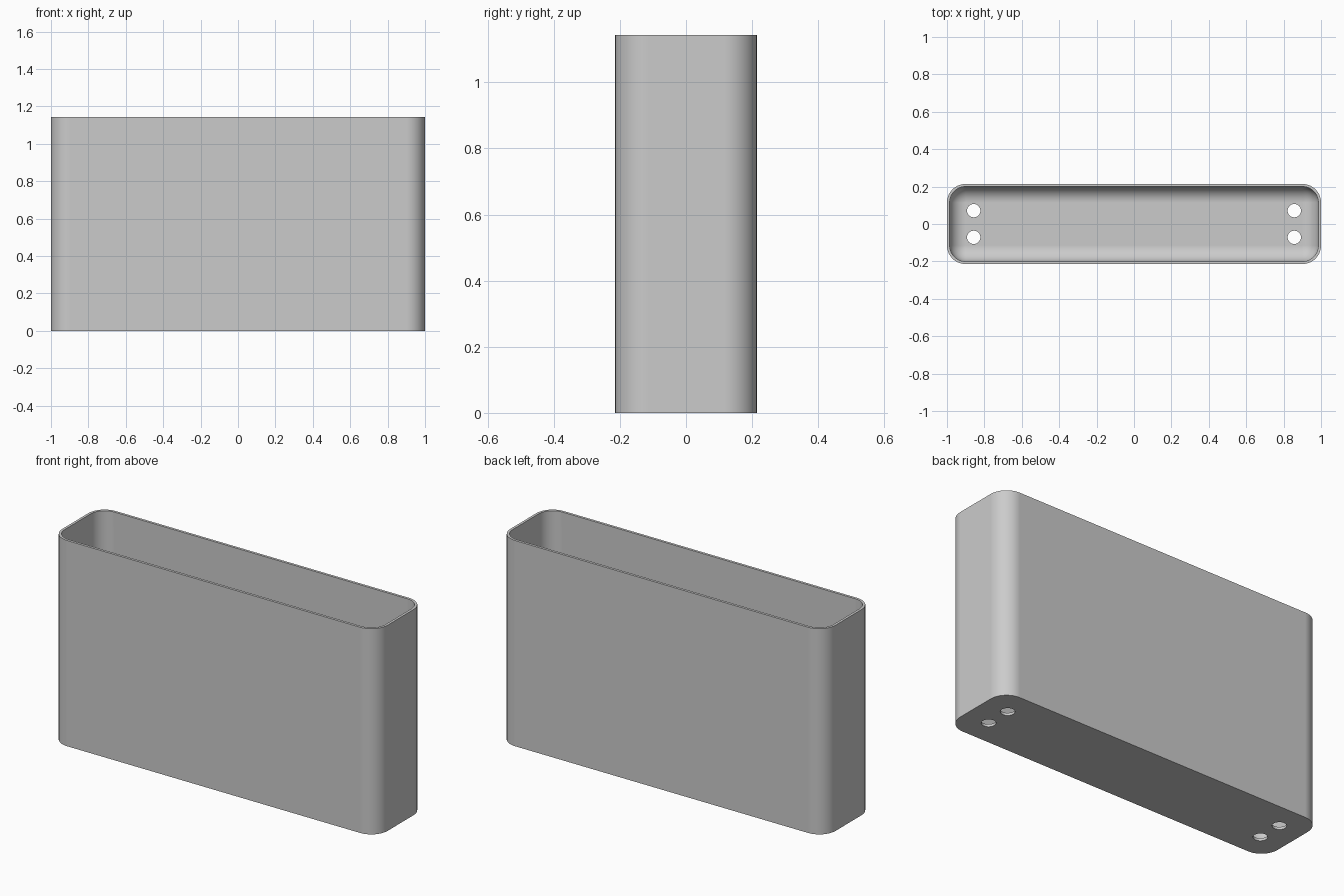
import bpy, bmesh
from math import sin, cos, pi, radians

cube = bpy.data.objects.get("Cube")
if cube:
    bpy.data.objects.remove(cube, do_unlink=True)

HALF_X, HALF_Y, HEIGHT = 1.0, 0.2143, 1.143
WALL, CORNER = 0.0143, 0.1
FILLET = CORNER - WALL
STEPS = 12

grey = bpy.data.materials.new("plain grey")
grey.use_nodes = True
colour = (0.6, 0.6, 0.6, 1)
grey.diffuse_color = colour
grey.node_tree.nodes["Principled BSDF"].inputs["Base Color"].default_value = colour


def ring(bm, inset, z):
    """Rounded rectangle of vertices, shrunk inward by inset."""
    r = CORNER - inset
    verts = []
    for i, (sx, sy) in enumerate([(1, 1), (-1, 1), (-1, -1), (1, -1)]):
        for k in range(STEPS + 1):
            a = (i + k / STEPS) * pi / 2
            verts.append(bm.verts.new((sx * (HALF_X - CORNER) + r * cos(a),
                                       sy * (HALF_Y - CORNER) + r * sin(a), z)))
    return verts


# Hollow shell: outer wall, rim, inner wall, rounded inner floor edge
levels = [(0, 0), (0, HEIGHT), (WALL, HEIGHT)]
for k in range(STEPS + 1):
    a = k / STEPS * pi / 2
    levels.append((WALL + FILLET * (1 - cos(a)), WALL + FILLET * (1 - sin(a))))

bm = bmesh.new()
rings = [ring(bm, inset, z) for inset, z in levels]
for low, high in zip(rings, rings[1:]):
    for j in range(len(low)):
        n = (j + 1) % len(low)
        bm.faces.new((low[j], low[n], high[n], high[j]))
bm.faces.new(rings[0][::-1])
bm.faces.new(rings[-1])
bmesh.ops.remove_doubles(bm, verts=bm.verts, dist=1e-5)
bmesh.ops.recalc_face_normals(bm, faces=bm.faces)
mesh = bpy.data.meshes.new("open_container")
bm.to_mesh(mesh)
bm.free()
mesh.materials.append(grey)
body = bpy.data.objects.new("open_container", mesh)
bpy.context.collection.objects.link(body)

# Four drain holes through the floor
for x in (-0.857, 0.857):
    for y in (-0.0714, 0.0714):
        bpy.ops.mesh.primitive_cylinder_add(vertices=40, radius=0.0357, depth=0.1,
                                            location=(x, y, 0))
        cutter = bpy.context.object
        cutter.name = "drain_hole_cutter"
        cutter.hide_render = True
        cutter.data.materials.append(grey)
        bpy.ops.object.select_all(action='DESELECT')
        body.select_set(True)
        bpy.context.view_layer.objects.active = body
        cut = body.modifiers.new("drain_hole", 'BOOLEAN')
        cut.operation, cut.solver, cut.object = 'DIFFERENCE', 'EXACT', cutter
        bpy.ops.object.modifier_apply(modifier=cut.name)
        bpy.data.objects.remove(cutter, do_unlink=True)

# Smooth curves, crisp edges, even flat walls
bpy.ops.object.shade_smooth_by_angle(angle=radians(35))
even = body.modifiers.new("even_normals", 'WEIGHTED_NORMAL')
even.keep_sharp = True
